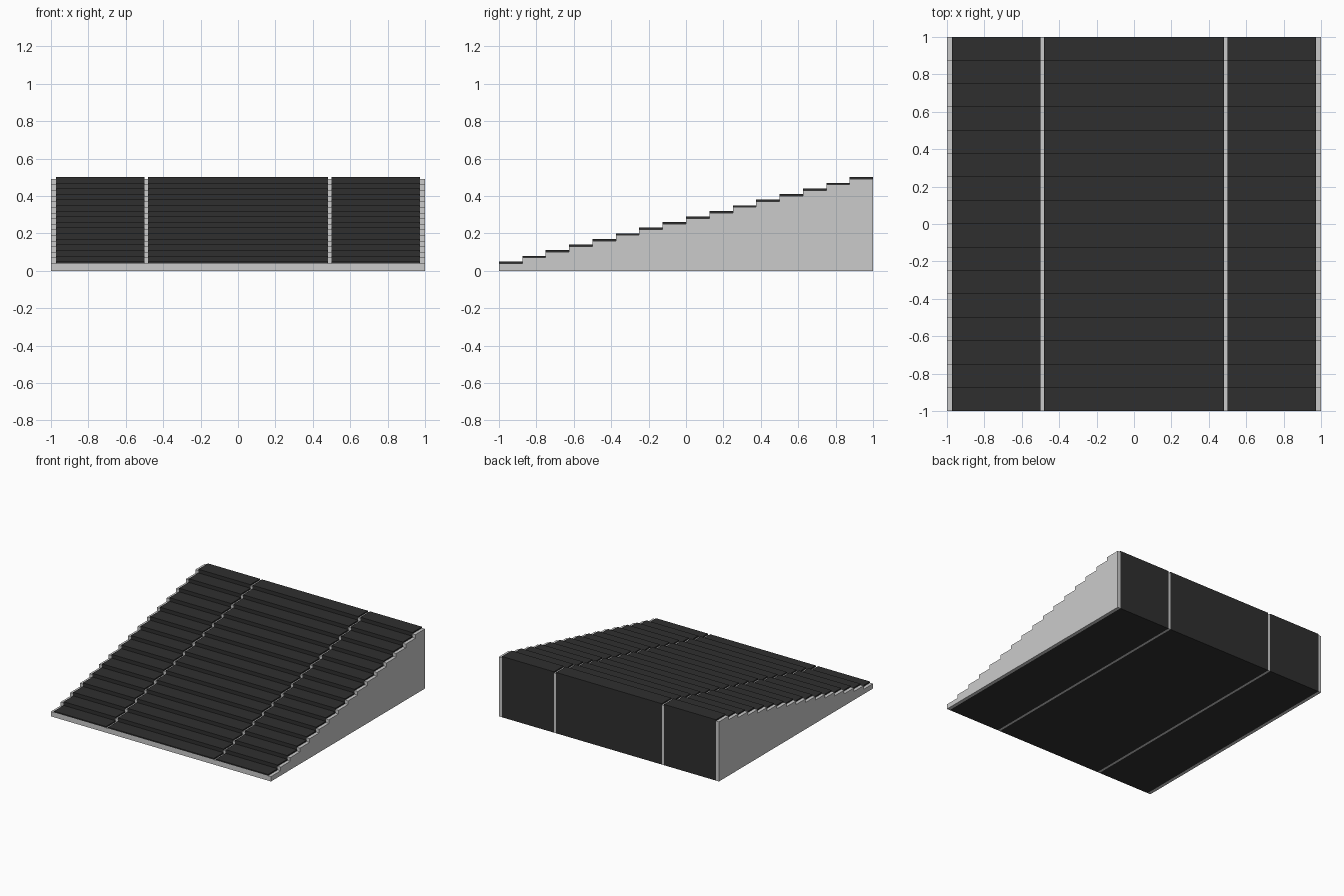
import bpy, bmesh

if "Cube" in bpy.data.objects:
    bpy.data.objects.remove(bpy.data.objects["Cube"])

STEPS, DEPTH, RISE = 16, 0.125, 0.03

black = bpy.data.materials.new("black")
black.diffuse_color = (0.028, 0.028, 0.028, 1)
black.use_nodes = True
black.node_tree.nodes["Principled BSDF"].inputs["Base Color"].default_value = black.diffuse_color


def stair_profile(first_top):
    """Closed (y, z) outline of the staircase, starting up the front face."""
    pts = [(-1, 0), (-1, 0.04)]
    for i in range(STEPS):
        z = first_top + i * RISE
        y = -1 + i * DEPTH
        pts += [(y, z), (y + DEPTH, z)]
    pts.append((1, 0))
    return list(dict.fromkeys(pts))


def extrude_profile(name, pts, x0, x1):
    bm = bmesh.new()
    face = bm.faces.new([bm.verts.new((x0, y, z)) for y, z in pts])
    ext = bmesh.ops.extrude_face_region(bm, geom=[face])
    verts = [g for g in ext["geom"] if isinstance(g, bmesh.types.BMVert)]
    bmesh.ops.translate(bm, verts=verts, vec=(x1 - x0, 0, 0))
    bmesh.ops.recalc_face_normals(bm, faces=bm.faces)
    me = bpy.data.meshes.new(name)
    bm.to_mesh(me)
    bm.free()
    ob = bpy.data.objects.new(name, me)
    bpy.context.collection.objects.link(ob)
    return ob


# Grey stringers, slightly lower than the treads
low = stair_profile(0.04)
for name, x0, x1 in (("outer_stringer_left", -1, -0.973),
                     ("inner_stringer_left", -0.5, -0.48),
                     ("inner_stringer_right", 0.48, 0.5),
                     ("outer_stringer_right", 0.973, 1)):
    extrude_profile(name, low, x0, x1)

# Black stair flights with a grey kick strip on the lowest front face
high = stair_profile(0.05)
for name, x0, x1 in (("side_flight_left", -0.973, -0.5),
                     ("centre_flight", -0.48, 0.48),
                     ("side_flight_right", 0.5, 0.973)):
    me = extrude_profile(name, high, x0, x1).data
    me.materials.append(black)
    me.materials.append(None)
    for p in me.polygons:
        if p.normal.y < -0.9 and p.center.z < 0.03:
            p.material_index = 1
